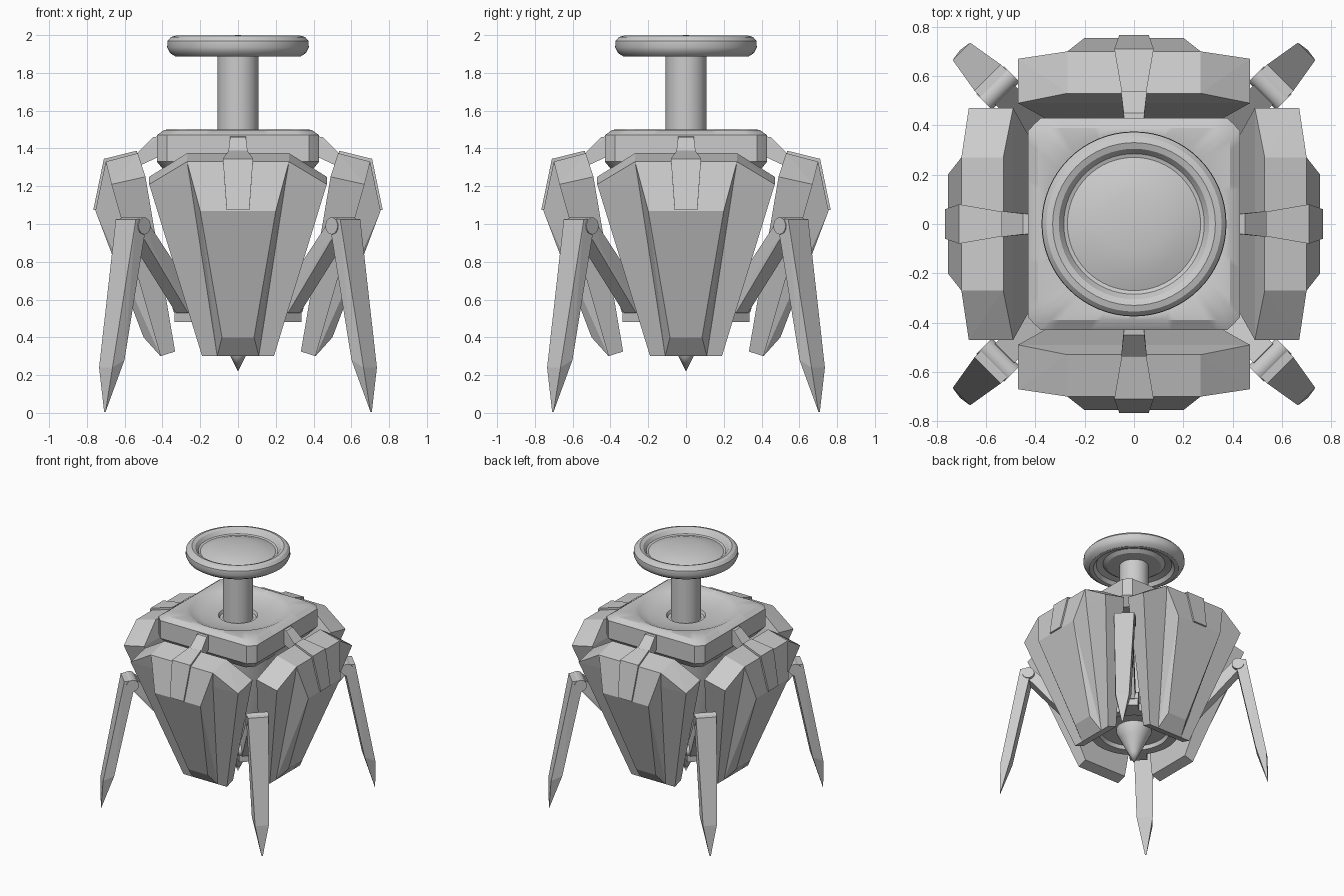
import bpy, bmesh, math
from mathutils import Matrix

cube = bpy.data.objects.get("Cube")
if cube:
    bpy.data.objects.remove(cube, do_unlink=True)

grey = bpy.data.materials.new("plain_grey")
grey.use_nodes = True
COLOUR = (0.6, 0.6, 0.6, 1)
grey.diffuse_color = COLOUR
grey.node_tree.nodes["Principled BSDF"].inputs["Base Color"].default_value = COLOUR


def finish(bm, name, smooth=False):
    bmesh.ops.recalc_face_normals(bm, faces=bm.faces)
    mesh = bpy.data.meshes.new(name)
    bm.to_mesh(mesh)
    bm.free()
    mesh.materials.append(grey)
    obj = bpy.data.objects.new(name, mesh)
    bpy.context.collection.objects.link(obj)
    if smooth:
        bpy.ops.object.select_all(action='DESELECT')
        obj.select_set(True)
        bpy.context.view_layer.objects.active = obj
        bpy.ops.object.shade_smooth_by_angle(angle=math.radians(32))
    return obj


def square_radius(h, a):
    """Radius at angle a of a square with chamfered corners."""
    c, s = abs(math.cos(a)), abs(math.sin(a))
    return 1 / max(c / h, s / h, (c + s) / (2 * h - 0.05))


def loft(name, profile, n=64, square=()):
    """Turn a profile of (radius, z); rings listed in square become squares."""
    bm = bmesh.new()
    rings = []
    for i, (r, z) in enumerate(profile):
        if r == 0:
            rings.append([bm.verts.new((0, 0, z))] * n)
            continue
        ring = []
        for k in range(n):
            a = math.tau * k / n
            d = square_radius(r, a) if i in square else r
            ring.append(bm.verts.new((d * math.cos(a), d * math.sin(a), z)))
        rings.append(ring)
    for lo, hi in zip(rings, rings[1:]):
        for k in range(n):
            j = (k + 1) % n
            quad = list(dict.fromkeys((lo[k], lo[j], hi[j], hi[k])))
            bm.faces.new(quad)
    return finish(bm, name, True)


def hull(name, points, turn):
    """Mirrored convex solid from (half width, distance out, height), turned about z."""
    bm = bmesh.new()
    for w, d, z in points:
        for side in (-1, 1):
            bm.verts.new((side * w, -d, z))
    bmesh.ops.convex_hull(bm, input=bm.verts)
    bmesh.ops.dissolve_limit(bm, angle_limit=0.03, verts=bm.verts, edges=bm.edges)
    bm.transform(Matrix.Rotation(turn, 4, 'Z'))
    return finish(bm, name)


def pin(name, d, z, radius, half, turn):
    """Cylinder lying across a leg."""
    bm = bmesh.new()
    bmesh.ops.create_cone(bm, cap_ends=True, segments=20, radius1=radius,
                          radius2=radius, depth=2 * half,
                          matrix=Matrix.Translation((0, -d, z)) @ Matrix.Rotation(math.pi / 2, 4, 'Y'))
    bm.transform(Matrix.Rotation(turn, 4, 'Z'))
    return finish(bm, name, True)


# Square head with a round dish sunk in its top
loft("head_block", [(0, 1.27), (0.38, 1.27), (0.43, 1.33), (0.43, 1.47), (0.39, 1.498),
                    (0.37, 1.5), (0.34, 1.485), (0.27, 1.455), (0.14, 1.45),
                    (0.13, 1.43), (0, 1.43)], 96, (1, 2, 3, 4))

# Stem and domed cap
loft("stem", [(0, 1.42), (0.108, 1.42), (0.108, 1.92), (0, 1.92)])
loft("cap", [(0, 2.0), (0.12, 1.994), (0.2, 1.98), (0.27, 1.955), (0.285, 1.96),
             (0.305, 1.988), (0.33, 1.997), (0.355, 1.99), (0.373, 1.97), (0.375, 1.935),
             (0.36, 1.905), (0.33, 1.886), (0.3, 1.887), (0.28, 1.915),
             (0.23, 1.925), (0.2, 1.905), (0, 1.9)])

# Inner core, base ring and bottom spike
loft("core", [(0, 1.3), (0.4, 1.3), (0.36, 0.95), (0.27, 0.52), (0, 0.52)])
loft("base_ring", [(0, 0.54), (0.33, 0.54), (0.33, 0.48), (0.26, 0.48), (0.25, 0.51), (0, 0.51)])
loft("bottom_spike", [(0, 0.53), (0.13, 0.53), (0.13, 0.48), (0.1, 0.42), (0.04, 0.3), (0, 0.22)], 32)

# Four armour panels, each with a ridge, clip and bracket
for k, side in enumerate(("front", "left", "back", "right")):
    turn = k * math.pi / 2
    hull(side + "_panel", [(0.27, 0.70, 1.33), (0.47, 0.67, 1.21), (0.19, 0.41, 0.30),
                           (0.27, 0.53, 1.375), (0.47, 0.49, 1.25), (0.19, 0.333, 0.325)], turn)
    hull(side + "_ridge", [(0.27, 0.70, 1.33), (0.2, 0.755, 1.07), (0.085, 0.5, 0.4),
                           (0.11, 0.41, 0.3), (0.2, 0.6, 1.3), (0.1, 0.38, 0.32)], turn)
    hull(side + "_clip", [(0.05, 0.535, 1.388), (0.08, 0.71, 1.345), (0.06, 0.766, 1.075),
                          (0.05, 0.54, 1.34), (0.06, 0.73, 1.07)], turn)
    hull(side + "_bracket", [(0.04, 0.41, 1.465), (0.042, 0.45, 1.46), (0.052, 0.535, 1.375),
                             (0.052, 0.54, 1.3), (0.04, 0.41, 1.36)], turn)

# Four jointed legs on the corners
for k, corner in enumerate(("front_left", "back_left", "back_right", "front_right")):
    turn = math.pi / 4 + k * math.pi / 2
    hull(corner + "_shin", [(0.075, 0.78, 1.03), (0.075, 0.84, 1.025), (0.075, 0.77, 0.96),
                            (0.06, 0.91, 0.28), (0.05, 0.99, 0.24), (0.005, 0.997, 0.005)], turn)
    hull(corner + "_upper_arm", [(0.055, 0.74, 1.02), (0.055, 0.80, 0.97), (0.055, 0.69, 0.87),
                                 (0.045, 0.36, 0.62), (0.045, 0.36, 0.54), (0.045, 0.42, 0.53)], turn)
    pin(corner + "_knee", 0.78, 0.99, 0.045, 0.08, turn)
    pin(corner + "_hip", 0.38, 0.56, 0.04, 0.07, turn)
    hull(corner + "_hip_mount", [(0.065, 0.27, 0.48), (0.065, 0.41, 0.48),
                                 (0.065, 0.41, 0.54), (0.065, 0.27, 0.57)], turn)
